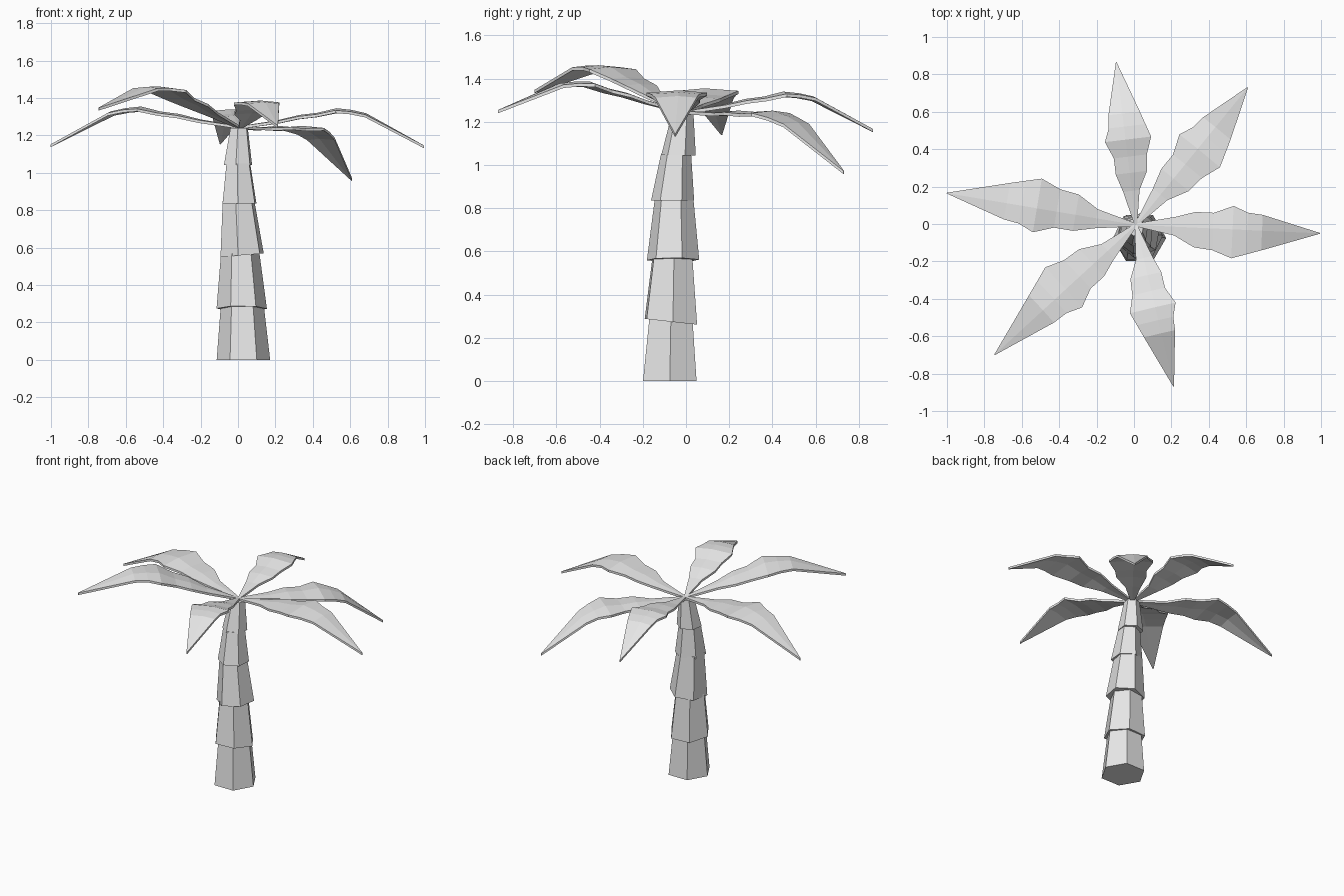
import bpy, bmesh, math
from mathutils import Vector, Matrix

cube = bpy.data.objects.get("Cube")
if cube:
    bpy.data.objects.remove(cube, do_unlink=True)

grey = bpy.data.materials.new("plain_grey")
grey.use_nodes = True
colour = (0.8, 0.8, 0.8, 1)
grey.diffuse_color = colour
grey.node_tree.nodes["Principled BSDF"].inputs["Base Color"].default_value = colour


def add_object(name, bm):
    bmesh.ops.recalc_face_normals(bm, faces=bm.faces)
    mesh = bpy.data.meshes.new(name)
    bm.to_mesh(mesh)
    bm.free()
    mesh.materials.append(grey)
    obj = bpy.data.objects.new(name, mesh)
    bpy.context.collection.objects.link(obj)
    return obj


def hex_ring(bm, centre, radius, turn, tilt=(0, 0)):
    """Six-sided ring whose height follows a tilted plane."""
    ring = []
    for i in range(6):
        a = math.radians(60 * i + turn)
        dx, dy = radius * math.cos(a), radius * math.sin(a)
        offset = Vector((dx, dy, dx * tilt[0] + dy * tilt[1]))
        ring.append(bm.verts.new(Vector(centre) + offset))
    return ring


def trunk_segment(name, low, low_r, high, high_r, turn, tilt):
    bm = bmesh.new()
    a = hex_ring(bm, low, low_r, turn, tilt)
    b = hex_ring(bm, high, high_r, turn)
    for i in range(6):
        j = (i + 1) % 6
        bm.faces.new((a[i], a[j], b[j], b[i]))
    bm.faces.new(a[::-1])
    bm.faces.new(b)
    return add_object(name, bm)


# Trunk: stacked flared hexagonal segments, leaning slightly
segments = [
    ((.029, -.075, 0), .143, (.023, -.07, .29), .115, 0, (0, 0)),
    ((.02, -.07, .274), .135, (.012, -.063, .57), .103, 4, (0, -.11)),
    ((.022, -.06, .56), .123, (.003, -.055, .85), .09, 20, (.08, 0)),
    ((.008, -.062, .836), .1, (.002, -.046, 1.05), .07, 25, (0, 0)),
    ((0, -.035, 1.043), .081, (.006, -.015, 1.24), .05, 22, (0, 0)),
]
for n, seg in enumerate(segments, 1):
    trunk_segment(f"trunk_segment_{n}", *seg)

# Frond stations: distance, left half-width, right half-width, ridge height
stations = [
    (0, .008, .008, 0), (.21, .053, .048, .033), (.32, .085, .107, .06),
    (.42, .085, .118, .072), (.525, .127, .157, .097), (.605, .094, .132, .088),
    (.685, .086, .107, .07), (1, .002, .002, -.105),
]


def frond(name, tip_x, tip_y, pitch):
    """Bent leaf blade with a shallow ridge, aimed at the tip position."""
    base = Vector((.01, -.005, 1.25))
    reach = Vector((tip_x - base.x, tip_y - base.y))
    size = reach.length / math.cos(pitch)
    bm = bmesh.new()
    rows = []
    for d, left, right, h in stations:
        drop = .08 * (left + right) / 2
        rows.append([bm.verts.new(p) for p in
                     ((d, -right, h - drop), (d, 0, h), (d, left, h - drop))])
    for a, b in zip(rows, rows[1:]):
        for k in range(2):
            bm.faces.new((a[k], b[k], b[k + 1], a[k + 1]))
    turn = math.atan2(reach.y, reach.x)
    matrix = (Matrix.Translation(base) @ Matrix.Rotation(turn, 4, 'Z')
              @ Matrix.Rotation(-pitch, 4, 'Y') @ Matrix.Scale(size, 4))
    bm.transform(matrix)
    bmesh.ops.recalc_face_normals(bm, faces=bm.faces)
    bm.normal_update()
    if sum(f.normal.z for f in bm.faces) < 0:
        bmesh.ops.reverse_faces(bm, faces=bm.faces)
    # Give the blade thickness by extruding a copy of it downwards
    top = bm.faces[:]
    copy = bmesh.ops.duplicate(bm, geom=bm.verts[:] + bm.edges[:] + top)
    lower = [g for g in copy["geom"] if isinstance(g, bmesh.types.BMVert)]
    bmesh.ops.translate(bm, verts=lower, vec=(0, 0, -.015))
    rims = [e for e in bm.edges if e.is_boundary]
    bmesh.ops.bridge_loops(bm, edges=rims)
    return add_object(name, bm)


# Crown of six fronds
fronds = {
    "frond_back": (-.095, .865, .01),
    "frond_back_left": (.62, .745, -.18),
    "frond_left": (.995, -.05, 0),
    "frond_front": (.21, -.86, .11),
    "frond_front_right": (-.73, -.685, .2),
    "frond_right": (-1, .165, .01),
}
for name, (x, y, pitch) in fronds.items():
    frond(name, x, y, pitch)
